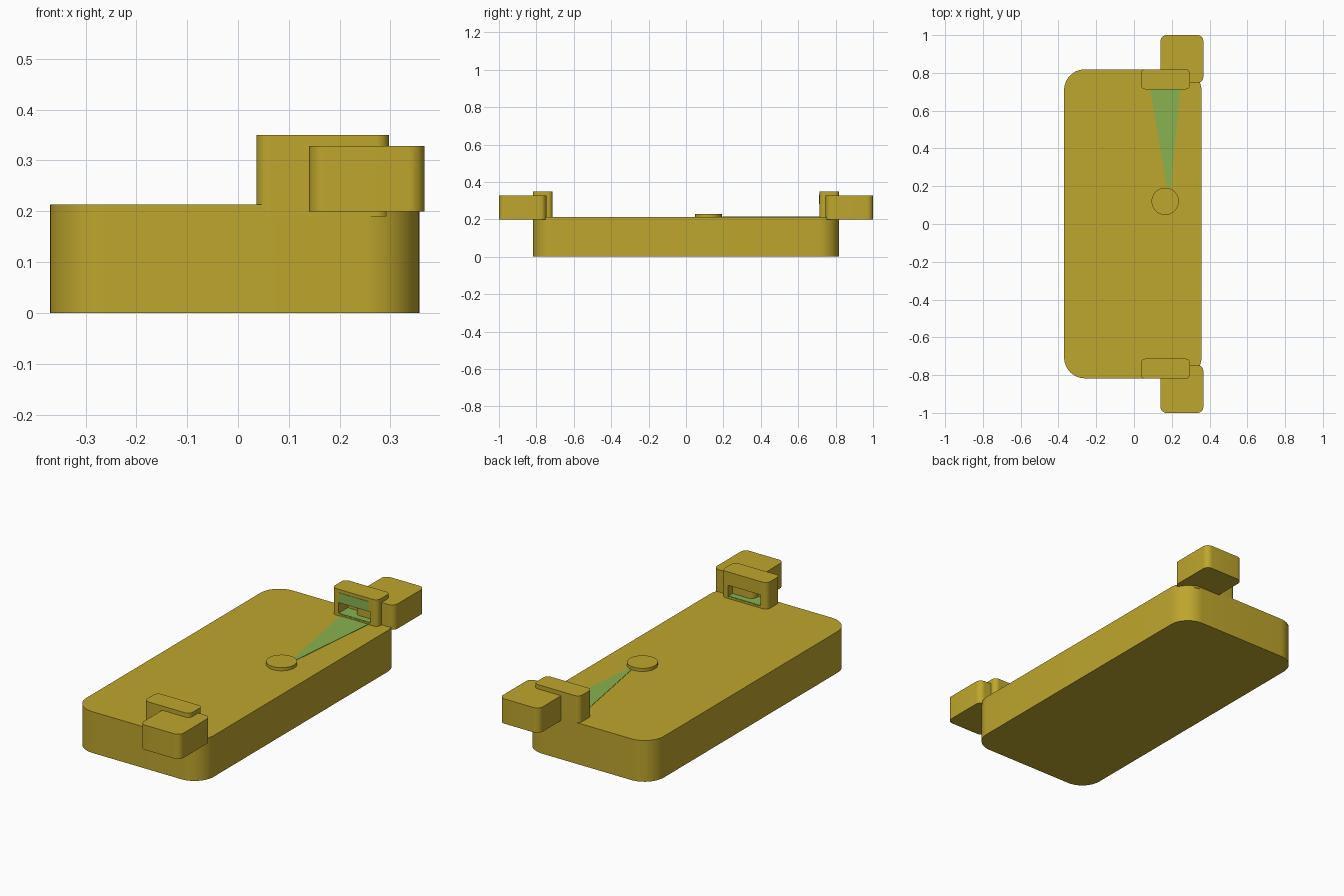
import bpy, bmesh, math

if "Cube" in bpy.data.objects:
    bpy.data.objects.remove(bpy.data.objects["Cube"])


def material(name, colour):
    m = bpy.data.materials.new(name)
    m.diffuse_color = (*colour, 1)
    m.use_nodes = True
    m.node_tree.nodes["Principled BSDF"].inputs["Base Color"].default_value = m.diffuse_color
    return m


mustard = material("mustard", (0.515, 0.381, 0.026))
green = material("soft_green", (0.25, 0.45, 0.08))


def prism(name, outline, z0, z1, mat, smooth=True):
    """Extrude a counter-clockwise xy outline from z0 to z1."""
    bm = bmesh.new()
    base = bm.faces.new([bm.verts.new((x, y, z0)) for x, y in outline])
    new = bmesh.ops.extrude_face_region(bm, geom=[base])["geom"]
    bmesh.ops.translate(bm, vec=(0, 0, z1 - z0),
                        verts=[v for v in new if isinstance(v, bmesh.types.BMVert)])
    bmesh.ops.recalc_face_normals(bm, faces=bm.faces)
    mesh = bpy.data.meshes.new(name)
    bm.to_mesh(mesh)
    bm.free()
    mesh.materials.append(mat)
    obj = bpy.data.objects.new(name, mesh)
    bpy.context.collection.objects.link(obj)
    if smooth:
        shade(obj)
    return obj


def activate(obj):
    bpy.ops.object.select_all(action="DESELECT")
    obj.select_set(True)
    bpy.context.view_layer.objects.active = obj


def shade(obj):
    activate(obj)
    bpy.ops.object.shade_smooth_by_angle(angle=math.radians(30))


def rounded(x0, x1, y0, y1, r, n=8):
    """Rectangle outline with rounded corners."""
    pts = []
    corners = [(x1 - r, y1 - r), (x0 + r, y1 - r), (x0 + r, y0 + r), (x1 - r, y0 + r)]
    for q, (cx, cy) in enumerate(corners):
        for i in range(n + 1):
            a = math.pi / 2 * (q + i / n)
            pts.append((cx + r * math.cos(a), cy + r * math.sin(a)))
    return pts


def box(x0, x1, y0, y1):
    return [(x0, y0), (x1, y0), (x1, y1), (x0, y1)]


# Main slab and round button
TOP = 0.213
prism("base_slab", rounded(-0.37, 0.357, -0.817, 0.819, 0.11, 12), 0, TOP, mustard)
button = [(0.165 + 0.072 * math.cos(t * math.tau / 48),
           0.12 + 0.072 * math.sin(t * math.tau / 48)) for t in range(48)]
prism("button", button, TOP - 0.01, 0.229, mustard)

# Slotted brackets and outer blocks at both ends
for side, end in ((-1, "front"), (1, "back")):
    def span(a, b):
        return sorted((side * a, side * b))

    prism(end + "_block", rounded(0.14, 0.367, *span(0.747, 1.0), 0.032), 0.2, 0.328, mustard)
    bracket = prism(end + "_bracket", rounded(0.036, 0.297, *span(0.713, 0.819), 0.025),
                    0.19, 0.35, mustard, False)
    cutter = prism("slot_cutter", box(0.074, 0.258, *span(0.65, 0.79)), 0.222, 0.281, mustard, False)
    cutter.hide_render = True
    mod = bracket.modifiers.new("slot", "BOOLEAN")
    mod.object = cutter
    mod.operation = "DIFFERENCE"
    mod.solver = "EXACT"
    activate(bracket)
    bpy.ops.object.modifier_apply(modifier=mod.name)
    bpy.data.objects.remove(cutter)
    shade(bracket)
    # Green floor inside the slot
    prism(end + "_slot_floor", box(0.075, 0.257, *span(0.714, 0.789)), 0.221, 0.226, green, False)

# Flat beam on the slab, with a patch above the back slot
prism("beam", [(0.175, 0.195), (0.195, 0.195), (0.245, 0.714), (0.085, 0.714)],
      TOP - 0.003, TOP + 0.002, green, False)
prism("beam_patch", box(0.078, 0.25, 0.711, 0.715), 0.282, 0.333, green, False)
